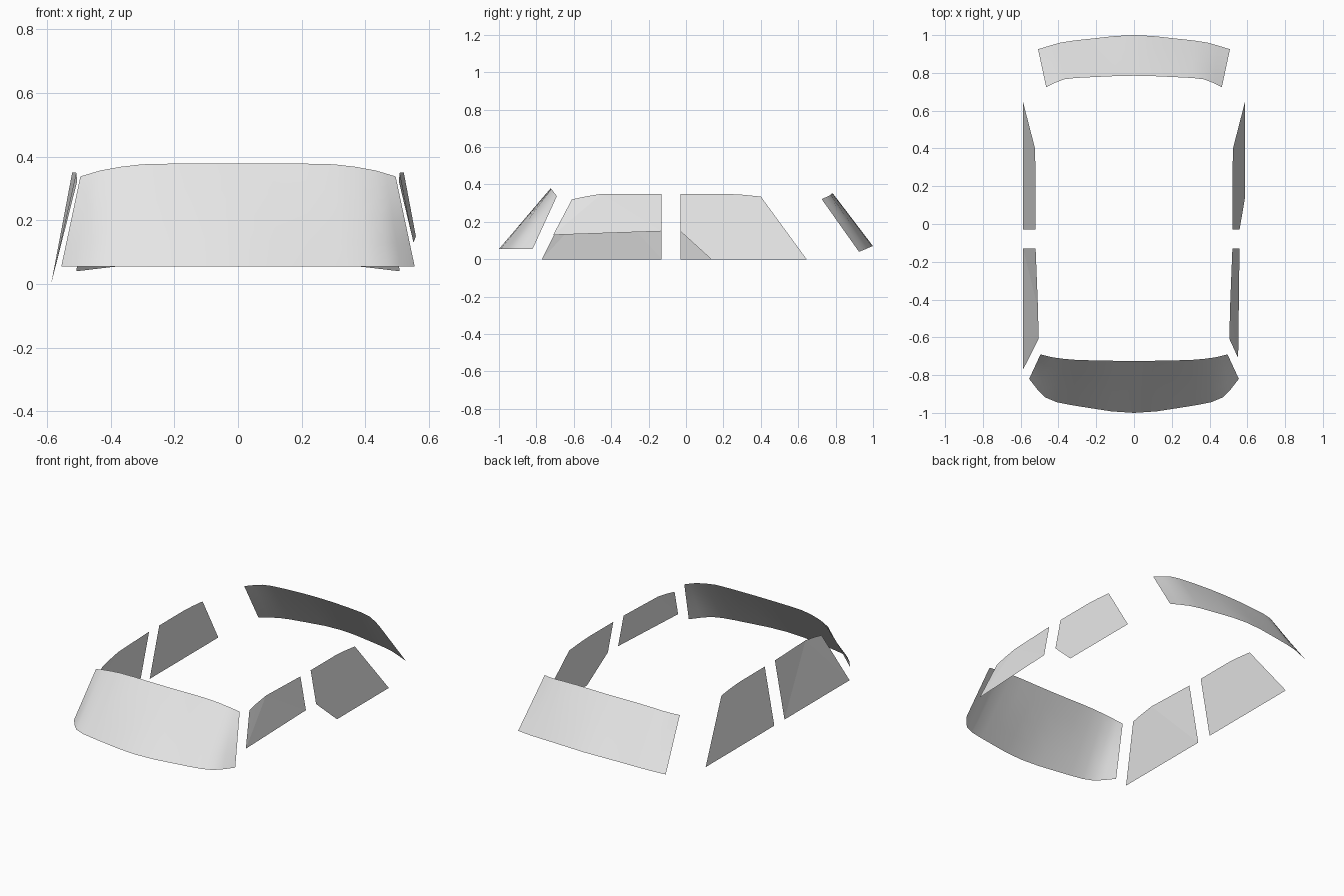
import bpy
import bmesh

cube = bpy.data.objects.get("Cube")
if cube:
    bpy.data.objects.remove(cube, do_unlink=True)

# One pale grey for all of the glass
glass = bpy.data.materials.new("pale_grey_glass")
glass.use_nodes = True
GREY = (0.8, 0.8, 0.8, 1)
glass.diffuse_color = GREY
glass.node_tree.nodes["Principled BSDF"].inputs["Base Color"].default_value = GREY


def finish(name, bm, outward, smooth=False):
    """Turn the faces towards the outside and make the object."""
    bm.normal_update()
    total = sum(f.normal[outward[0]] for f in bm.faces)
    if total * outward[1] < 0:
        bmesh.ops.reverse_faces(bm, faces=bm.faces[:])
    for f in bm.faces:
        f.smooth = smooth
    mesh = bpy.data.meshes.new(name)
    bm.to_mesh(mesh)
    bm.free()
    mesh.materials.append(glass)
    obj = bpy.data.objects.new(name, mesh)
    bpy.context.collection.objects.link(obj)
    return obj


def mirrored(half):
    """Extend an edge curve from the centre line to both sides."""
    return [(-x, y, z) for x, y, z in reversed(half[1:])] + half


def screen(name, lower, upper, direction, rows=4):
    """Curved screen lofted between its lower and upper edges."""
    bm = bmesh.new()
    grid = []
    for r in range(rows + 1):
        t = r / rows
        grid.append([bm.verts.new([a + (b - a) * t for a, b in zip(p, q)])
                     for p, q in zip(mirrored(lower), mirrored(upper))])
    for low, high in zip(grid, grid[1:]):
        for i in range(len(low) - 1):
            bm.faces.new((low[i], low[i + 1], high[i + 1], high[i]))
    finish(name, bm, (1, direction), smooth=True)


def side_window(name, side, profile):
    """Flat pane leaning inwards, drawn as a (y, z) outline."""
    bm = bmesh.new()
    verts = []
    for y, z in profile:
        lean = 0.188 + 0.18 * max(0, -y - 0.1) ** 1.5
        verts.append(bm.verts.new((side * (0.587 - lean * z), y, z)))
    bm.faces.new(verts)
    bmesh.ops.triangulate(bm, faces=bm.faces[:])
    finish(name, bm, (0, side))


# Windscreen, wrapped round at the corners
screen("windscreen",
       [(0, -1, .055), (.12, -.992, .055), (.23, -.975, .055), (.33, -.959, .055),
        (.41, -.943, .055), (.47, -.918, .055), (.51, -.878, .055), (.555, -.82, .055)],
       [(0, -.725, .378), (.11, -.724, .378), (.21, -.722, .378), (.3, -.72, .376),
        (.37, -.714, .368), (.43, -.706, .357), (.465, -.698, .347), (.495, -.69, .338)], -1)

# Rear screen
screen("rear_screen",
       [(0, 1, .07), (.1, .995, .069), (.22, .982, .064), (.32, .971, .059),
        (.39, .96, .054), (.45, .943, .047), (.508, .925, .04)],
       [(0, .785, .352), (.1, .783, .352), (.21, .778, .35), (.31, .773, .346),
        (.37, .766, .34), (.42, .747, .331), (.465, .725, .322)], 1)

# Upper outlines shared by both sides
front_top = [(-.61, .32), (-.54, .335), (-.45, .35), (-.13, .35)]
rear_top = [(.4, .335), (.3, .345), (.21, .35), (-.03, .35)]

# Full panes on the right
side_window("front_window_right", -1, [(-.77, 0)] + front_top + [(-.13, 0)])
side_window("rear_window_right", -1, [(.645, 0)] + rear_top + [(-.03, 0)])

# Left panes: raised lower edge in front, stepped lower corner behind
side_window("front_window_left", 1, [(-.71, .13)] + front_top + [(-.13, .15)])
side_window("rear_window_left", 1,
            [(.645, 0)] + rear_top + [(-.03, .15), (.135, .155), (.135, 0)])
